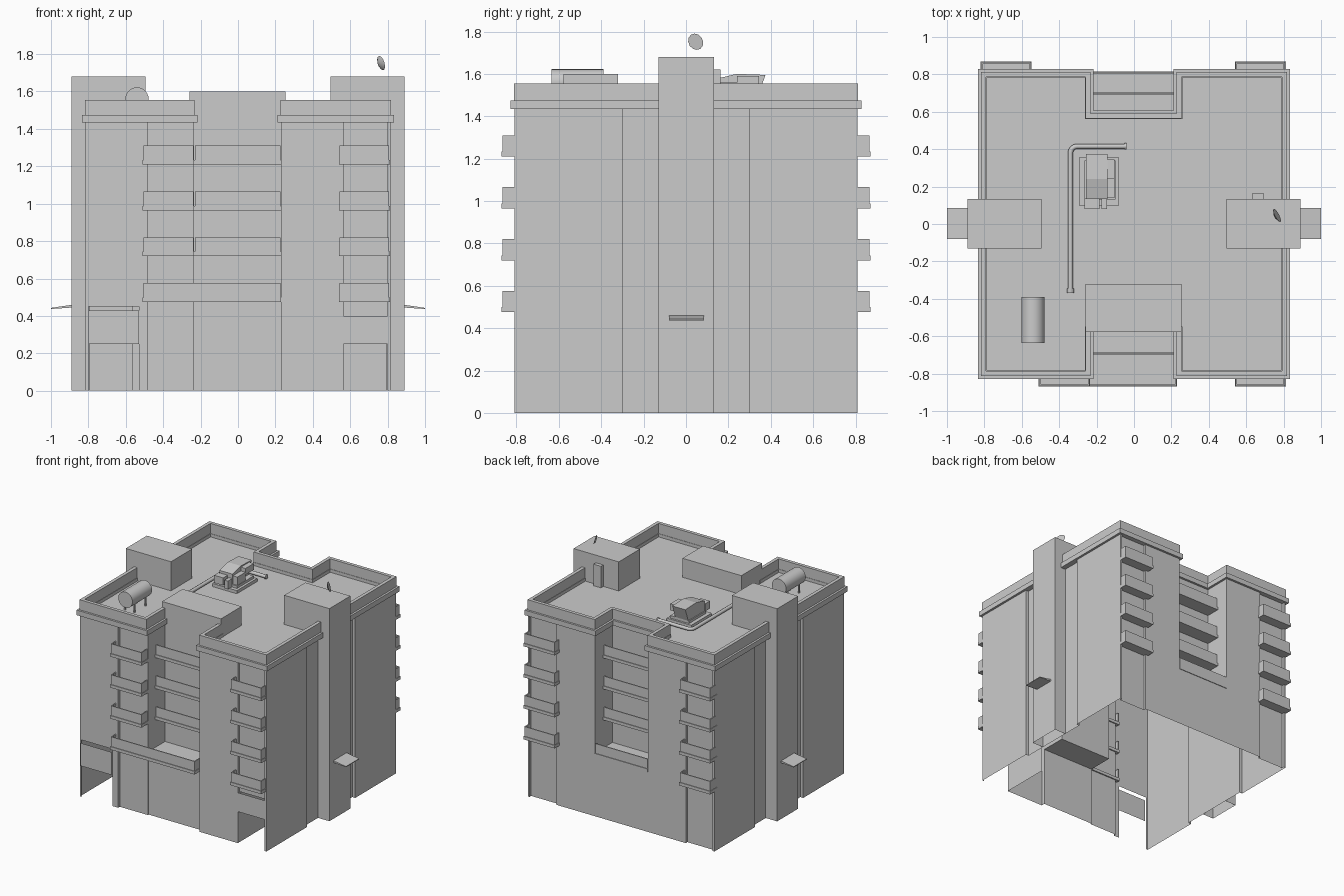
import bpy, bmesh, math
from mathutils import Vector

if "Cube" in bpy.data.objects:
    bpy.data.objects.remove(bpy.data.objects["Cube"])


def mesh(name, verts, faces):
    me = bpy.data.meshes.new(name)
    me.from_pydata(verts, [], faces)
    me.update()
    ob = bpy.data.objects.new(name, me)
    bpy.context.collection.objects.link(ob)
    return ob


def box(name, x0, x1, y0, y1, z0, z1):
    v = [(x, y, z) for z in (z0, z1) for x, y in ((x0, y0), (x1, y0), (x1, y1), (x0, y1))]
    return mesh(name, v, [(3, 2, 1, 0), (4, 5, 6, 7), (0, 1, 5, 4), (1, 2, 6, 5), (2, 3, 7, 6), (3, 0, 4, 7)])


def sheet(name, path, z0, z1):
    """Upright wall sheet following a plan path."""
    n = len(path)
    v = [(x, y, z0) for x, y in path] + [(x, y, z1) for x, y in path]
    return mesh(name, v, [(i, i + 1, n + i + 1, n + i) for i in range(n - 1)])


def outline(o):
    """H-shaped plan, offset outward by o."""
    a, b, l, r = .815 + o, .81 + o, -.235 + o, .23 - o
    f, k = -.575 - min(o, 0), .59 + o
    return [(-a, -b), (l, -b), (l, f), (r, f), (r, -b), (a, -b),
            (a, b), (r, b), (r, k), (l, k), (l, b), (-a, b)]


def ring(name, o_out, o_in, z0, z1):
    A, B = outline(o_out), outline(o_in)
    n = len(A)
    v = [(x, y, z) for L, z in ((A, z0), (A, z1), (B, z1), (B, z0)) for x, y in L]
    f = []
    for i in range(n):
        j = (i + 1) % n
        f += [(s * n + i, s * n + j, (s + 1) % 4 * n + j, (s + 1) % 4 * n + i) for s in range(4)]
    return mesh(name, v, f)


def cyl(name, p, q, r, sides=24, r2=None):
    p, q = Vector(p), Vector(q)
    bm = bmesh.new()
    bmesh.ops.create_cone(bm, cap_ends=True, segments=sides, radius1=r,
                          radius2=r if r2 is None else r2, depth=(q - p).length)
    rot = (q - p).to_track_quat('Z', 'Y').to_matrix()
    for v in bm.verts:
        v.co = rot @ v.co + (p + q) / 2
    me = bpy.data.meshes.new(name)
    bm.to_mesh(me)
    bm.free()
    ob = bpy.data.objects.new(name, me)
    bpy.context.collection.objects.link(ob)
    bpy.context.view_layer.objects.active = ob
    ob.select_set(True)
    bpy.ops.object.shade_smooth_by_angle()
    ob.select_set(False)
    return ob


# Walls: side and rear stretch shared by both levels
side = [(.8, -.81), (.815, -.81), (.815, -.3), (.79, -.3), (.79, .3), (.815, .3), (.815, .81),
        (.8, .81), (.8, .79), (.565, .79), (.565, .81), (.23, .81)]
side2 = [(-.235, .81), (-.565, .81), (-.565, .79), (-.8, .79), (-.8, .81), (-.815, .81),
         (-.815, .3), (-.79, .3), (-.79, -.3), (-.815, -.3), (-.815, -.81)]
G = .475
sheet("upper_walls", [(-.815, -.81), (-.48, -.81), (-.48, -.79), (-.235, -.79), (-.235, -.575),
                      (.23, -.575), (.23, -.81), (.565, -.81), (.565, -.79), (.8, -.79)]
      + side + [(.23, .59), (-.235, .59)] + side2, G, 1.47)
sheet("ground_front_wall", [(-.53, -.81), (-.48, -.81), (-.48, -.79), (-.235, -.79), (-.235, -.78),
                            (.23, -.78), (.23, -.81), (.565, -.81), (.565, -.41)], 0, G)
sheet("ground_side_walls", side + side2 + [(-.8, -.81)], 0, G)

# Entrance lintels and fascia panels
sheet("left_lintel", [(-.8, -.81), (-.53, -.81)], .45, G)
sheet("left_fascia", [(-.8, -.822), (-.53, -.822)], .25, .43)
sheet("right_lintel", [(.565, -.79), (.8, -.79)], .4, G)
sheet("right_fascia", [(.565, -.812), (.8, -.812)], .25, .4)

# Roof deck, cornice and parapet
deck = outline(-.015)
mesh("roof_deck", [(x, y, 1.45) for x, y in deck], [tuple(range(len(deck)))])
ring("cornice", .018, -.028, 1.435, 1.475)
ring("parapet", .002, -.025, 1.475, 1.555)


# Balconies: slab with a thin parapet; s is the facade side (-1 front, 1 rear)
def balcony(name, x0, x1, s, yi, yo, z, ends=True):
    def b(part, xa, xb, ya, yb, za, zb):
        box(name + part, xa, xb, min(s * ya, s * yb), max(s * ya, s * yb), za, zb)
    b("_slab", x0, x1, yi, yo, z, z + .024)
    x0, x1, yo, t = x0 + .004, x1 - .004, yo - .005, .008
    b("_front_panel", x0, x1, yo - t, yo, z + .024, z + .1)
    if ends:
        b("_left_panel", x0, x0 + t, yi, yo - t, z + .024, z + .1)
        b("_right_panel", x1 - t, x1, yi, yo - t, z + .024, z + .1)


for i in range(4):
    z = .475 + .245 * i
    balcony("front_right_balcony", .54, .812, -1, .78, .87, z)
    balcony("rear_right_balcony", .54, .812, 1, .78, .87, z)
    balcony("rear_left_balcony", -.82, -.548, 1, .78, .87, z)
    if i:
        balcony("front_left_balcony", -.51, -.235, -1, .78, .87, z)
        balcony("front_notch_balcony", -.235, .23, -1, .575, .7, z, False)
        balcony("rear_notch_balcony", -.235, .23, 1, .59, .705, z, False)
    else:
        balcony("wide_front_balcony", -.51, .23, -1, .78, .87, z)
        box("front_terrace", -.235, .23, -.78, -.575, z, z + .024)
        balcony("rear_terrace", -.235, .23, 1, .59, .815, z, False)

# Side piers, penthouses and wedge canopies
for s in (-1, 1):
    sheet("side_pier", [(s * .79, -.13), (s * .89, -.13), (s * .89, .133), (s * .79, .133)], 0, 1.45)
    xs = sorted((s * .495, s * .89))
    box("penthouse", xs[0], xs[1], -.13, .133, 1.45, 1.68)
    v = [(s * x, y, z) for y in (-.08, .085) for x, z in ((.885, .445), (1, .437), (1, .443), (.885, .46))]
    mesh("side_canopy", v, [(0, 1, 2, 3), (7, 6, 5, 4), (0, 4, 5, 1), (1, 5, 6, 2), (2, 6, 7, 3), (3, 7, 4, 0)])
box("front_roof_room", -.26, .255, -.577, -.32, 1.435, 1.6)
box("penthouse_door", .63, .695, .133, .163, 1.45, 1.62)

# Water tank on legs
cyl("water_tank", (-.54, -.635, 1.56), (-.54, -.39, 1.56), .062, 28)
for x in (-.58, -.5):
    for y in (-.58, -.44):
        box("tank_leg", x - .005, x + .005, y - .005, y + .005, 1.45, 1.53)

# Satellite dish
c, n = Vector((.76, .043, 1.75)), Vector((.85, .45, .28)).normalized()
cyl("dish", c - n * .006, c + n * .006, .018, 12, .04)

# Air handling unit
box("unit_plinth", -.295, -.08, .1, .355, 1.45, 1.475)
box("unit_upper_plinth", -.265, -.1, .13, .34, 1.475, 1.495)
prof = [(.135, 1.495), (.34, 1.495), (.375, 1.595), (.24, 1.6), (.135, 1.575)]
v = [(x, y, z) for x in (-.257, -.143) for y, z in prof]
mesh("unit_body", v, [(4, 3, 2, 1, 0), (5, 6, 7, 8, 9)]
     + [(i, (i + 1) % 5, 5 + (i + 1) % 5, 5 + i) for i in range(5)])
box("unit_side_hood", -.143, -.103, .14, .24, 1.495, 1.56)
box("unit_rear_hood", -.143, -.103, .24, .345, 1.54, 1.59)
box("unit_front_duct", -.265, -.185, .08, .135, 1.495, 1.555)
box("unit_small_duct", -.175, -.145, .08, .135, 1.475, 1.54)

# Roof pipe
cu = bpy.data.curves.new("roof_pipe", 'CURVE')
cu.dimensions = '3D'
cu.bevel_depth, cu.bevel_resolution, cu.use_fill_caps = .014, 2, True
pts = [(-.04, .415)] + [(-.305 - .035 * math.sin(a), .38 + .035 * math.cos(a))
                        for a in [i * math.pi / 8 for i in range(5)]] + [(-.34, -.365)]
sp = cu.splines.new('POLY')
sp.points.add(len(pts) - 1)
for p, (x, y) in zip(sp.points, pts):
    p.co = (x, y, 1.475, 1)
bpy.context.collection.objects.link(bpy.data.objects.new("roof_pipe", cu))
cyl("pipe_collar", (-.34, -.37, 1.475), (-.34, -.345, 1.475), .018, 12)
cyl("pipe_end_collar", (-.05, .415, 1.475), (-.04, .415, 1.475), .018, 12)
